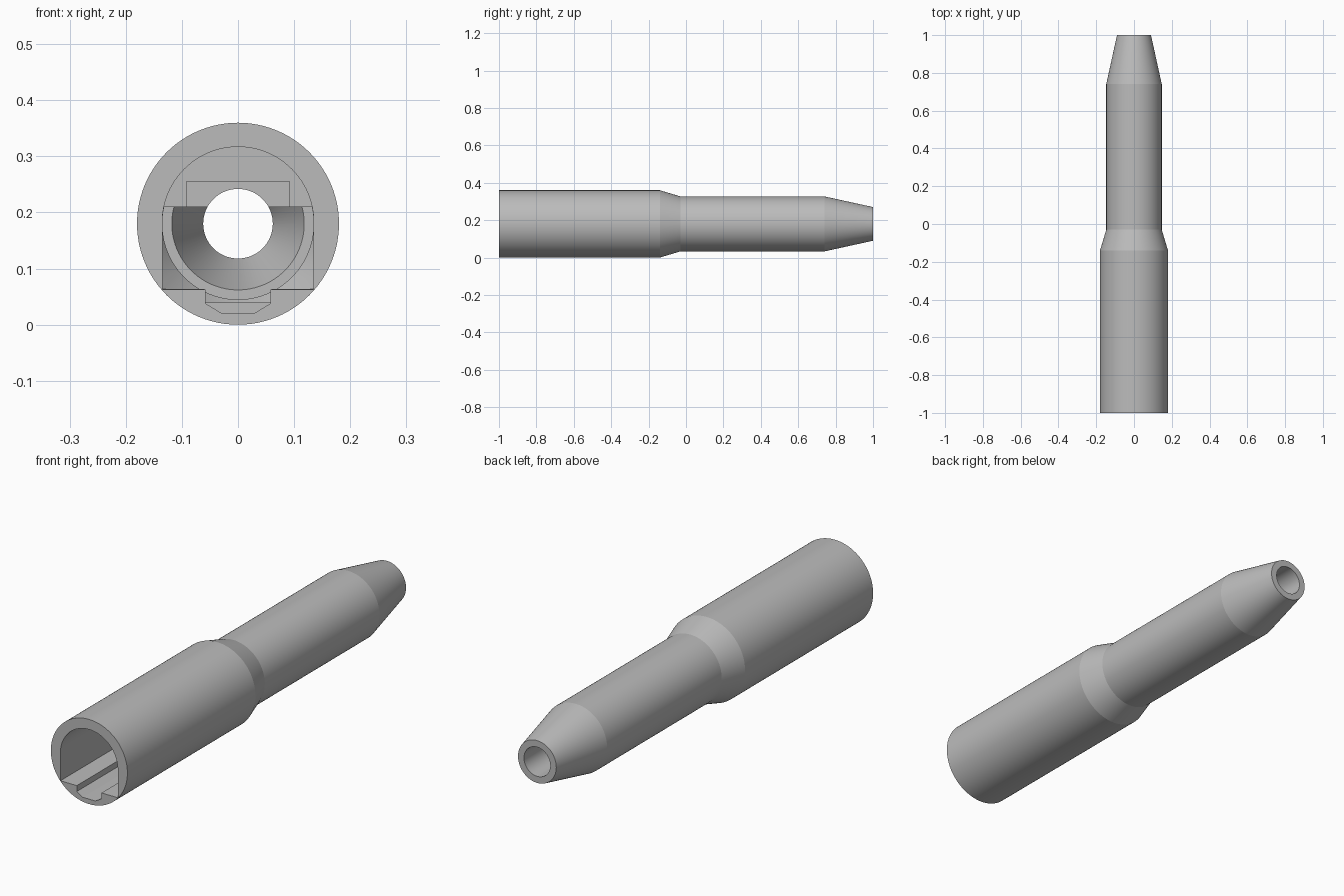
import bpy, bmesh, math
from mathutils import Vector

cube = bpy.data.objects.get("Cube")
if cube:
    bpy.data.objects.remove(cube, do_unlink=True)

AXIS_Z = 0.18
SEGMENTS = 96

grey = bpy.data.materials.new("plain_grey")
grey.use_nodes = True
colour = (0.5, 0.5, 0.5, 1)
grey.diffuse_color = colour
grey.node_tree.nodes["Principled BSDF"].inputs["Base Color"].default_value = colour


def finish(name, bm):
    bmesh.ops.recalc_face_normals(bm, faces=bm.faces)
    mesh = bpy.data.meshes.new(name)
    bm.to_mesh(mesh)
    bm.free()
    mesh.materials.append(grey)
    obj = bpy.data.objects.new(name, mesh)
    bpy.context.collection.objects.link(obj)
    return obj


def lathe(name, profile, closed=False):
    """Turn (radius, y) points around the long axis."""
    bm = bmesh.new()
    verts = [bm.verts.new((r, y, AXIS_Z)) for r, y in profile]
    pairs = list(zip(verts, verts[1:]))
    if closed:
        pairs.append((verts[-1], verts[0]))
    edges = [bm.edges.new(p) for p in pairs]
    bmesh.ops.spin(bm, geom=verts + edges, cent=(0, 0, AXIS_Z), axis=(0, 1, 0),
                   angle=math.tau, steps=SEGMENTS, use_duplicate=False)
    bmesh.ops.remove_doubles(bm, verts=bm.verts, dist=0.00005)
    return finish(name, bm)


def prism(name, half, y0, y1):
    """Mirror a half outline of (x, z) points and extrude it along y."""
    outline = half + [(-x, z) for x, z in reversed(half) if x > 0]
    bm = bmesh.new()
    face = bm.faces.new([bm.verts.new((x, y0, z)) for x, z in outline])
    result = bmesh.ops.extrude_face_region(bm, geom=[face])
    moved = [v for v in result["geom"] if isinstance(v, bmesh.types.BMVert)]
    bmesh.ops.translate(bm, verts=moved, vec=Vector((0, y1 - y0, 0)))
    return finish(name, bm)


def combine(obj, tool, operation):
    mod = obj.modifiers.new(operation.lower(), "BOOLEAN")
    mod.operation = operation
    mod.solver = "EXACT"
    mod.object = tool
    bpy.context.view_layer.objects.active = obj
    bpy.ops.object.modifier_apply(modifier=mod.name)
    bpy.data.objects.remove(tool, do_unlink=True)


# Sleeve with a bore right through it
sleeve = lathe("sleeve", [(0.18, -1), (0.18, -0.14), (0.147, -0.03), (0.147, 0.74),
                          (0.09, 1), (0.062, 1), (0.062, -1)], closed=True)

# Arched front socket with a chamfered keyway in its floor
R = 0.135
keyway = [(0, 0.021), (0.03, 0.021), (0.058, 0.038), (0.058, 0.063), (R, 0.063)]
arch = [(R * math.cos(math.pi * i / 48), 0.182 + R * math.sin(math.pi * i / 48))
        for i in range(24)]
socket = prism("socket_cutter", keyway + arch + [(0, 0.182 + R)], -1.1, -0.25)

# Stepped inner pocket and funnel, flat on top
funnel = lathe("funnel_cutter", [(0, -0.3), (0.18, -0.3), (0.18, -0.25), (R, -0.18),
                                 (R, -0.06), (0.118, -0.06), (0.05, 0.134), (0, 0.134)])
clip = prism("funnel_limit", [(0, 0.04), (0.06, 0.04), (0.06, 0.0635),
                              (0.1345, 0.0635), (0.1345, 0.21), (0, 0.21)], -0.4, 0.3)
combine(funnel, clip, "INTERSECT")

# Shallow recess above the funnel
recess = prism("recess_cutter", [(0, 0.2), (0.092, 0.2), (0.092, 0.255), (0, 0.255)],
               -0.29, -0.2)

for cutter in (socket, funnel, recess):
    combine(sleeve, cutter, "DIFFERENCE")

# One colour, smooth round walls with crisp edges
sleeve.data.materials.clear()
sleeve.data.materials.append(grey)
for poly in sleeve.data.polygons:
    poly.material_index = 0
bpy.ops.object.select_all(action="DESELECT")
sleeve.select_set(True)
bpy.context.view_layer.objects.active = sleeve
bpy.ops.object.shade_smooth_by_angle(angle=math.radians(12))
